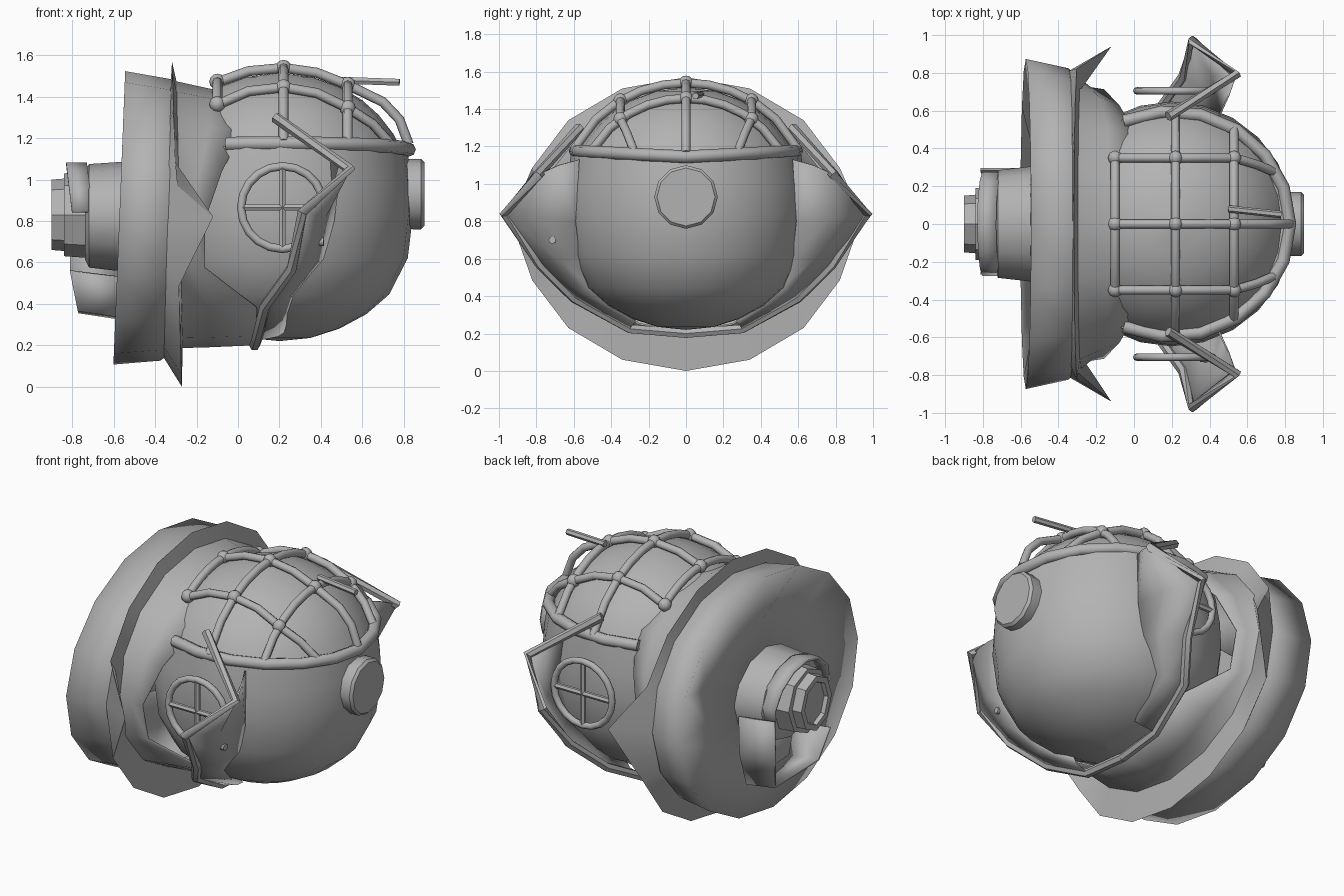
import bpy, bmesh, math
from mathutils import Vector

if "Cube" in bpy.data.objects:
    bpy.data.objects.remove(bpy.data.objects["Cube"], do_unlink=True)

grey = bpy.data.materials.new("hull_grey")
grey.use_nodes = True
grey.diffuse_color = (0.45, 0.45, 0.45, 1)
grey.node_tree.nodes["Principled BSDF"].inputs["Base Color"].default_value = (0.45, 0.45, 0.45, 1)

CX, SIDES = 0.2, 16


def finish(ob, angle=38):
    ob.data.materials.clear()
    ob.data.materials.append(grey)
    bpy.ops.object.select_all(action='DESELECT')
    ob.select_set(True)
    bpy.context.view_layer.objects.active = ob
    bpy.ops.object.shade_smooth_by_angle(angle=math.radians(angle))
    return ob


def loft(name, rings, closed=True, caps=False, thick=0, angle=38):
    """Skin a row of equal-length point rings."""
    bm = bmesh.new()
    rows = [[bm.verts.new(p) for p in ring] for ring in rings]
    n = len(rows[0])
    for a, b in zip(rows, rows[1:]):
        for i in range(n if closed else n - 1):
            j = (i + 1) % n
            bm.faces.new((a[i], a[j], b[j], b[i]))
    if caps:
        bm.faces.new(rows[0])
        bm.faces.new(rows[-1])
    bmesh.ops.recalc_face_normals(bm, faces=bm.faces)
    me = bpy.data.meshes.new(name)
    bm.to_mesh(me)
    bm.free()
    ob = bpy.data.objects.new(name, me)
    bpy.context.collection.objects.link(ob)
    if thick:
        mod = ob.modifiers.new("thickness", 'SOLIDIFY')
        mod.thickness = thick
        mod.offset = 0
    return finish(ob, angle)


def tube(name, pts, r, sides=8, angle=50):
    """Sweep a round bar along a path."""
    pts = [Vector(p) for p in pts]
    rings = []
    for i, p in enumerate(pts):
        d = (pts[min(i + 1, len(pts) - 1)] - pts[max(i - 1, 0)]).normalized()
        ref = Vector((0, 0, 1)) if abs(d.z) < 0.9 else Vector((1, 0, 0))
        u = d.cross(ref).normalized()
        v = u.cross(d)
        rings.append([p + r * (u * math.cos(t) + v * math.sin(t))
                      for t in (math.tau * k / sides for k in range(sides))])
    return loft(name, rings, caps=True, angle=angle)


def oval(x, cz, ry, rz, n=SIDES, tilt=0.0):
    """Cross-section around the long axis."""
    return [Vector((x + tilt * rz * math.sin(t), ry * math.cos(t), cz + rz * math.sin(t)))
            for t in (math.tau * k / n for k in range(n))]


def revolve(name, profile, n=24):
    """Turn a profile around the upright axis of the cabin."""
    return loft(name, [[(CX + r * math.cos(t), r * math.sin(t), z)
                        for t in (math.tau * k / n for k in range(n))] for r, z in profile])


def flip(pts, s):
    return [(x, y * s, z) for x, y, z in pts]


# Cabin: lower bowl and upper dome
revolve("cabin_bowl", [(0.001, 0.22), (0.15, 0.235), (0.29, 0.28), (0.42, 0.35), (0.53, 0.445),
                       (0.62, 0.62), (0.648, 0.85), (0.64, 1.0), (0.615, 1.16), (0.55, 1.16)])
def shell_z(r, h, big):
    return 0.92 + h * math.sqrt(max(0, 1 - (r / big) ** 2))
revolve("cabin_dome", [(r, shell_z(r, 0.595, 0.638)) for r in (0.6, 0.55, 0.48, 0.4, 0.3, 0.16, 0.001)])

# Flared skirt: shallow folded back, ragged front edge torn open at each side
skirt = [oval(-0.545, 0.82, 0.28, 0.25), oval(-0.53, 0.82, 0.55, 0.45),
         oval(-0.57, 0.815, 0.87, 0.705, tilt=0.04), oval(-0.35, 0.805, 0.82, 0.675, tilt=0.04),
         oval(-0.30, 0.83, 0.775, 0.64), oval(-0.14, 0.815, 0.72, 0.62), oval(-0.01, 0.805, 0.65, 0.6)]
for i, p in enumerate(skirt[1]):
    p.x += 0.06 if i % 4 == 1 else 0
for before, p in zip(skirt[-2], skirt[-1]):
    side = abs(p.y) / 0.65
    if side > 0.9:
        tear = 0.07 if p.z > 0.9 else 0.15
        p.x -= tear
        p.y *= 1 + 0.6 * tear
        before.x -= 0.6 * tear
    else:
        p.x += 0.1 if p.z < 0.5 else 0.03
loft("flared_skirt", skirt, thick=0.01, angle=170)

# Collar fin around the skirt, drawn out to a point on each side
outer = oval(-0.295, 0.785, 0.89, 0.785, tilt=-0.03)
for k in (0, SIDES // 2):
    outer[k] = Vector((-0.12, math.copysign(0.94, outer[k].y), 0.82))
loft("collar_fin", [oval(-0.345, 0.81, 0.81, 0.66, tilt=0.03), outer,
                    oval(-0.28, 0.82, 0.765, 0.635, tilt=-0.02)], angle=60)

# Rail where bowl and dome meet
tube("dome_rail", [(CX + 0.625 * math.cos(a), 0.595 * math.sin(a), 1.145 + 0.03 * abs(math.sin(a)))
                   for a in (math.radians(-114 + 19 * k) for k in range(13))], 0.034)

# Cage over the dome
def on_cage(x, y):
    return (x, y, max(1.17, shell_z(math.hypot(x - CX, y), 0.62, 0.662)))
cross_x, bar_y = (-0.1, 0.22, 0.53), (-0.35, 0, 0.35)
for y in bar_y:
    path = [on_cage(x, y) for x in (-0.12, 0.05, 0.22, 0.38, 0.53)]
    if y:
        path += [(0.65, 0.9 * y, 1.27), (0.74, 0.79 * y, 1.17)]
    else:
        path += [(0.7, 0, 1.375), (0.78, 0, 1.29), (0.825, 0, 1.17)]
    tube("cage_long_bar", path, 0.024)
for x, reach in zip(cross_x, (0.37, 0.6, 0.51)):
    tube("cage_cross_bar", [on_cage(x, reach * k / 5) for k in range(-5, 6)], 0.024)
    for y in bar_y:
        bpy.ops.mesh.primitive_uv_sphere_add(segments=8, ring_count=6, radius=0.039,
                                             location=on_cage(x, y))
        bpy.context.object.name = "cage_joint"
        finish(bpy.context.object, 50)
tube("loose_rod", [(0.5, 0.08, 1.48), (0.78, 0.05, 1.47)], 0.019, 6)

# Nose port
loft("nose_port", [oval(0.78, 0.93, 0.165, 0.165, 12), oval(0.845, 0.93, 0.17, 0.17, 12),
                   oval(0.885, 0.93, 0.17, 0.17, 12), oval(0.9, 0.93, 0.155, 0.155, 12)],
     caps=True, angle=32)

# Side portholes, guard frames and their bowed plates
guard = [(0.18, 0.57, 1.3), (0.54, 0.79, 1.05), (0.31, 0.97, 0.84), (0.26, 0.78, 0.57),
         (0.13, 0.6, 0.39), (0.09, 0.3, 0.225), (0.08, 0, 0.2)]
hull_edge = [(0.45, 0.57, 1.13), (0.46, 0.59, 0.8), (0.41, 0.57, 0.62), (0.27, 0.51, 0.45), (0.22, 0.27, 0.265)]
bow = [((a[0] + b[0]) / 2 + 0.035, (a[1] + b[1]) / 2, (a[2] + b[2]) / 2)
       for a, b in zip(guard[1:6], hull_edge)]
bow[0] = (0.5, 0.68, 1.1)
for s in (-1, 1):
    bpy.ops.mesh.primitive_torus_add(major_radius=0.2, minor_radius=0.02, major_segments=20,
                                     minor_segments=8, location=(0.215, 0.705 * s, 0.865),
                                     rotation=(math.pi / 2, 0, 0))
    bpy.context.object.name = "porthole_ring"
    finish(bpy.context.object, 50)
    tube("porthole_bar", flip([(0.015, 0.705, 0.865), (0.415, 0.705, 0.865)], s), 0.017, 6)
    tube("porthole_post", flip([(0.215, 0.705, 0.665), (0.215, 0.705, 1.065)], s), 0.017, 6)
    tube("guard_frame", flip(guard, s), 0.027, 6)
    loft("guard_plate", [flip(row, s) for row in (guard[1:6], bow, hull_edge)],
         closed=False, thick=0.01, angle=30)

# Small stud on one guard plate
tube("plate_stud", [(0.35, -0.71, 0.7), (0.415, -0.715, 0.7)], 0.02, 8)

# Tail: hub, stepped nozzle with a recessed end, torn shroud and strap
loft("tail_hub", [oval(-0.5, 0.82, 0.31, 0.27, 12), oval(-0.72, 0.825, 0.285, 0.25, 12),
                  oval(-0.74, 0.825, 0.24, 0.21, 12)], caps=True)
loft("tail_nozzle", [oval(-0.7, 0.83, 0.2, 0.21, 8), oval(-0.84, 0.83, 0.19, 0.2, 8),
                     oval(-0.84, 0.83, 0.155, 0.175, 8), oval(-0.9, 0.83, 0.15, 0.17, 8),
                     oval(-0.9, 0.83, 0.115, 0.135, 8), oval(-0.875, 0.83, 0.11, 0.13, 8)],
     caps=True, angle=30)
arc = [math.radians(-20 + 28 * k) for k in range(8)]
loft("tail_shroud", [[(x - 0.03 * math.sin(a), 0.27 * math.cos(a), 0.825 + 0.25 * math.sin(a)) for a in arc]
                     for x in (-0.7, -0.8)], closed=False, thick=0.015, angle=30)
strap = [(0.29, 0.8), (0.28, 0.56), (0.22, 0.36), (-0.2, 0.37), (-0.26, 0.56)]
loft("tail_strap", [[(-0.77 - 0.3 * (min(z, 0.5) - 0.36), y, z) for y, z in strap],
                    [(-0.57, y, z - 0.03) for y, z in strap]], closed=False, thick=0.015, angle=25)
